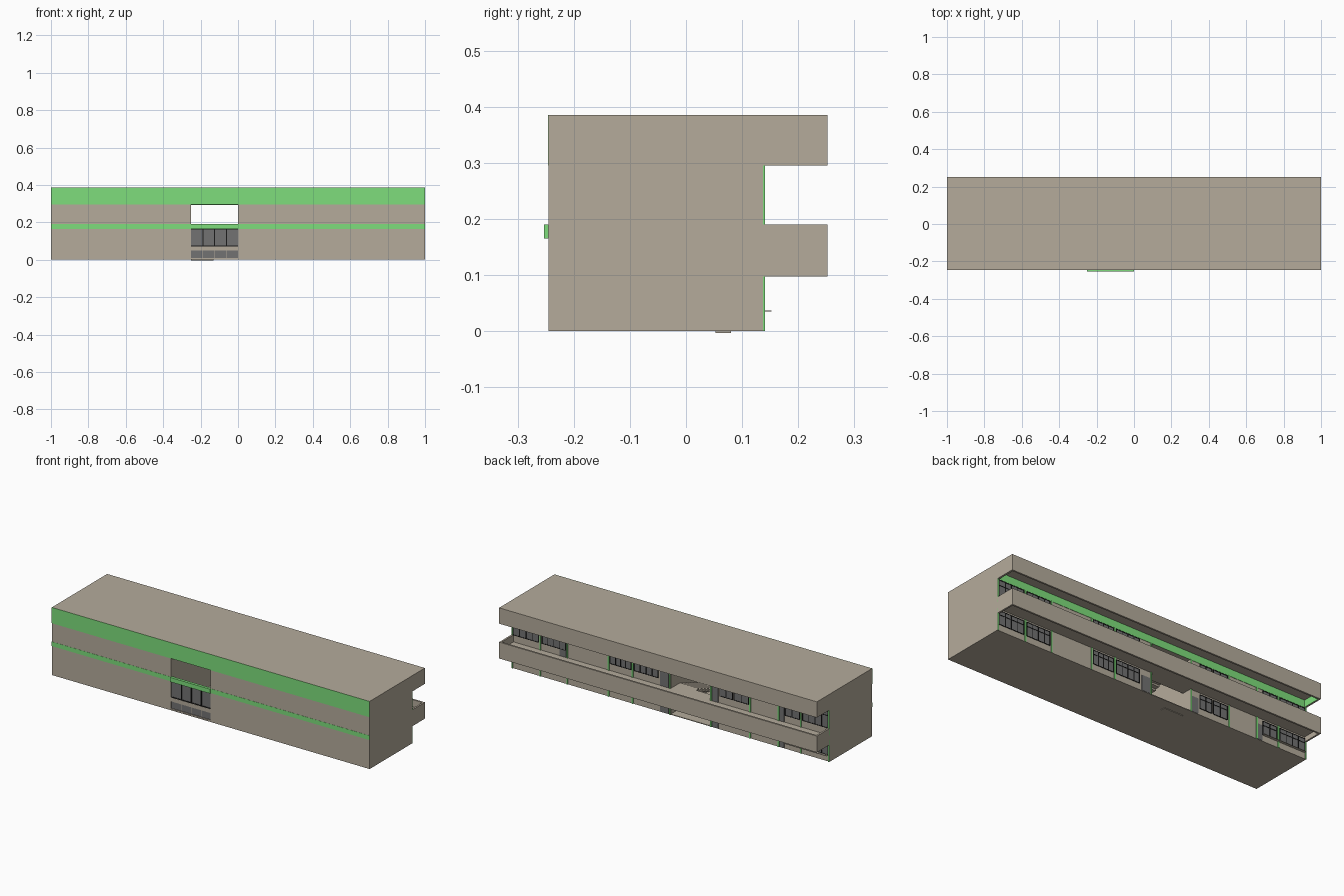
import bpy, bmesh
from mathutils import Matrix

if "Cube" in bpy.data.objects:
    bpy.data.objects.remove(bpy.data.objects["Cube"])


def material(name, r, g, b):
    m = bpy.data.materials.new(name)
    m.diffuse_color = (r, g, b, 1)
    m.use_nodes = True
    m.node_tree.nodes["Principled BSDF"].inputs["Base Color"].default_value = m.diffuse_color
    return m


STONE = material("beige_plaster", 0.46, 0.41, 0.33)
GREEN = material("green_paint", 0.21, 0.73, 0.2)
GLASS = material("grey_glass", 0.17, 0.17, 0.17)
BLACK = material("black_frame", 0.01, 0.01, 0.01)


def boxes(name, mat, items):
    """One object from boxes given as (x0, x1, y0, y1, z0, z1)."""
    bm = bmesh.new()
    for x0, x1, y0, y1, z0, z1 in items:
        mtx = (Matrix.Translation(((x0 + x1) / 2, (y0 + y1) / 2, (z0 + z1) / 2))
               @ Matrix.Diagonal((x1 - x0, y1 - y0, z1 - z0, 1)))
        bmesh.ops.create_cube(bm, size=1, matrix=mtx)
    me = bpy.data.meshes.new(name)
    bm.to_mesh(me)
    bm.free()
    me.materials.append(mat)
    ob = bpy.data.objects.new(name, me)
    bpy.context.collection.objects.link(ob)
    return ob


F, W, B = -0.245, 0.137, 0.252      # front wall, back wall, overhang edge
P0, P1 = -0.25, 0.0                 # stair passage
T = 0.01                            # parapet thickness
H = 0.385
DECK = 0.15

# Main volumes on either side of the stair passage
boxes("left_wing", STONE, [(-1, P0, F, W, 0, H)])
boxes("right_wing", STONE, [(P1, 1, F, W, 0, H)])
boxes("passage_ceiling", STONE, [(P0, P1, F, W, 0.295, H)])
boxes("passage_floor", STONE, [(P0, P1, F, W, 0, 0.004)])


# Overhanging gallery and roof: slab with a thin rim on three sides
def overhang(name, z0, z1, s0, s1):
    boxes(name, STONE, [
        (-1, 1, B - T, B, z0, z1),
        (-1, -1 + T, W, B - T, z0, z1),
        (1 - T, 1, W, B - T, z0, z1),
        (-1 + T, 1 - T, W, B - T, s0, s1)])


overhang("gallery", 0.097, 0.19, 0.125, DECK)
overhang("roof_overhang", 0.295, H, 0.335, H)

# Green front bands, sill beam and hidden band under the roof
boxes("front_bands", GREEN, [(-1, 1, F - 0.001, F, 0.295, H),
                             (-1, P0, F - 0.001, F, 0.165, 0.19),
                             (P1, 1, F - 0.001, F, 0.165, 0.19)])
boxes("stair_beam", GREEN, [(P0, P1, -0.253, F + 0.008, 0.165, 0.19)])
boxes("roof_soffit_band", GREEN, [
    (-1 + T, 1 - T, W, W + 0.002, 0.293, 0.335),
    (-1 + T, -1 + T + 0.001, W, B - T, 0.295, 0.335),
    (1 - T - 0.001, 1 - T, W, B - T, 0.295, 0.335)])

# Green posts on the back wall of both floors
posts = [-0.996, -0.82, -0.68, -0.5, -0.254, 0.005, 0.24, 0.39, 0.65, 0.82, 0.996]
for name, z0, z1 in (("ground_posts", 0, 0.125), ("upper_posts", DECK, 0.295)):
    boxes(name, GREEN, [(x - 0.004, x + 0.004, W, W + 0.004, z0, z1) for x in posts])

# Back windows: glass with a black frame grid; (x0, x1, panes)
windows = [(-0.99, -0.83, 4), (-0.81, -0.72, 2), (-0.49, -0.4, 2), (-0.39, -0.31, 2),
           (0.08, 0.23, 4), (0.25, 0.38, 4), (0.66, 0.81, 4), (0.83, 0.99, 4)]
for name, z0, z1 in (("ground", 0.037, 0.115), ("upper", 0.19, 0.29)):
    boxes(name + "_window_glass", GLASS,
          [(a, b, W - 0.002, W + 0.001, z0, z1) for a, b, n in windows])
    bars = []
    for a, b, n in windows:
        for i in range(n + 1):
            x = a + (b - a) * i / n
            bars.append((x - 0.002, x + 0.002, W, W + 0.003, z0, z1))
        for z in (z0, z0 + 0.7 * (z1 - z0), z1):
            bars.append((a, b, W, W + 0.003, z - 0.0015, z + 0.0015))
    boxes(name + "_window_frames", BLACK, bars)

# Doors on both floors
doors = [(-0.715, -0.685), (-0.3, -0.26), (0.012, 0.065), (0.657, 0.7)]
boxes("ground_doors", GLASS, [(a, b, W, W + 0.002, 0.002, 0.09) for a, b in doors[:3]])
boxes("upper_doors", GLASS, [(a, b, W, W + 0.002, DECK, 0.26) for a, b in doors])

# Thin sill ledge
boxes("window_ledge", STONE, [(-0.99, -0.72, W, 0.152, 0.035, 0.037)])

# Stair glazing on the front
boxes("stair_glass", GLASS, [(P0, P1, F + 0.005, F + 0.008, 0.072, 0.165),
                             (P0, P1, F + 0.005, F + 0.008, 0.01, 0.05)])
n = 4
boxes("stair_glass_frames", BLACK, [
    (P0 + (P1 - P0) * i / n - 0.0025, P0 + (P1 - P0) * i / n + 0.0025,
     F + 0.002, F + 0.008, 0.072, 0.165) for i in range(1, n)]
    + [(P0, P1, F + 0.002, F + 0.008, z, z + 0.004) for z in (0.072, 0.161)])
boxes("stair_spandrel", STONE, [(P0, P1, F + 0.001, F + 0.01, 0.05, 0.072),
                                (P0, P1, F + 0.001, F + 0.01, 0, 0.01)])
boxes("spandrel_mullions", STONE, [
    (P0 + (P1 - P0) * i / n - 0.0015, P0 + (P1 - P0) * i / n + 0.0015,
     F + 0.003, F + 0.008, 0.01, 0.05) for i in range(1, n)])

# Two flights of stairs with a half landing at the front
steps = []
N = 8
y_land, y_end = -0.14, 0.08
run = (y_end - y_land) / N
for i in range(N):
    z = 0.07 * (i + 1) / N
    steps.append((P0, -0.13, y_end - run * (i + 1), y_end - run * i, z - 0.012, z))
    z = 0.07 + (DECK - 0.07) * (i + 1) / N
    steps.append((-0.12, P1, y_land + run * i, y_land + run * (i + 1), z - 0.014, z))
boxes("stair_flights", STONE, steps)
boxes("stair_landings", STONE, [(P0, P1, F + 0.01, y_land, 0.055, 0.07),
                                (P0, P1, y_end, W, 0.125, DECK)])
